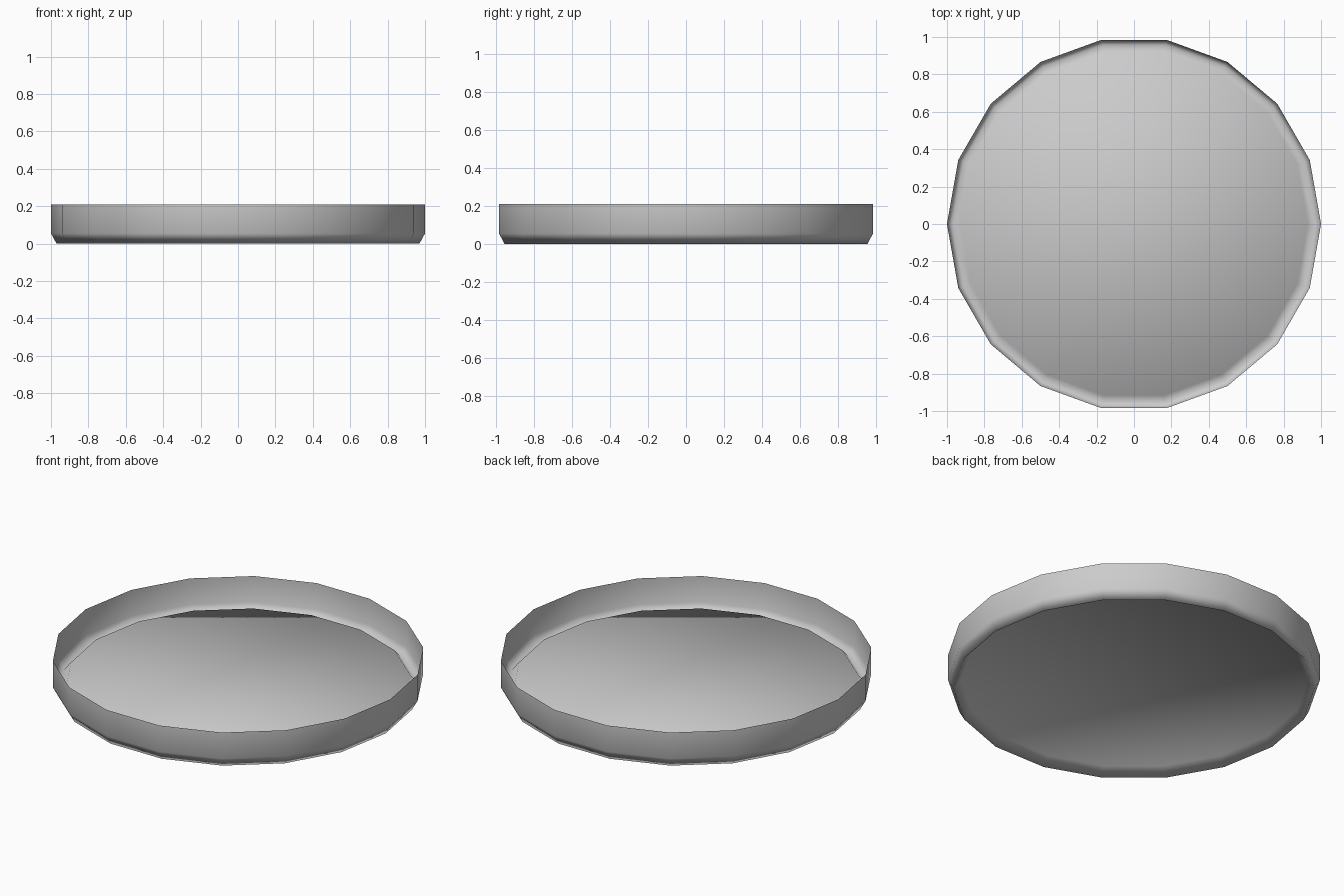
import bpy, bmesh
from math import cos, sin, tau

if "Cube" in bpy.data.objects:
    bpy.data.objects.remove(bpy.data.objects["Cube"])

SIDES = 18
# (radius, z) from the rim, down the wall, round the foot, up to the floor
PROFILE = [(1.0, 0.21), (1.0, 0.055), (0.97, 0.0), (0.93, 0.05)]

bm = bmesh.new()
rings = [[bm.verts.new((r * cos(tau * i / SIDES), r * sin(tau * i / SIDES), z))
          for i in range(SIDES)] for r, z in PROFILE]

# wall, chamfer and inner foot slope
for upper, lower in zip(rings, rings[1:]):
    for i in range(SIDES):
        j = (i + 1) % SIDES
        bm.faces.new((upper[i], lower[i], lower[j], upper[j]))

# floor, slightly raised above the foot
bm.faces.new(rings[-1][::-1])
bmesh.ops.recalc_face_normals(bm, faces=bm.faces)

mesh = bpy.data.meshes.new("shallow_tray")
bm.to_mesh(mesh)
bm.free()
mesh.shade_smooth()
tray = bpy.data.objects.new("shallow_tray", mesh)
bpy.context.collection.objects.link(tray)
